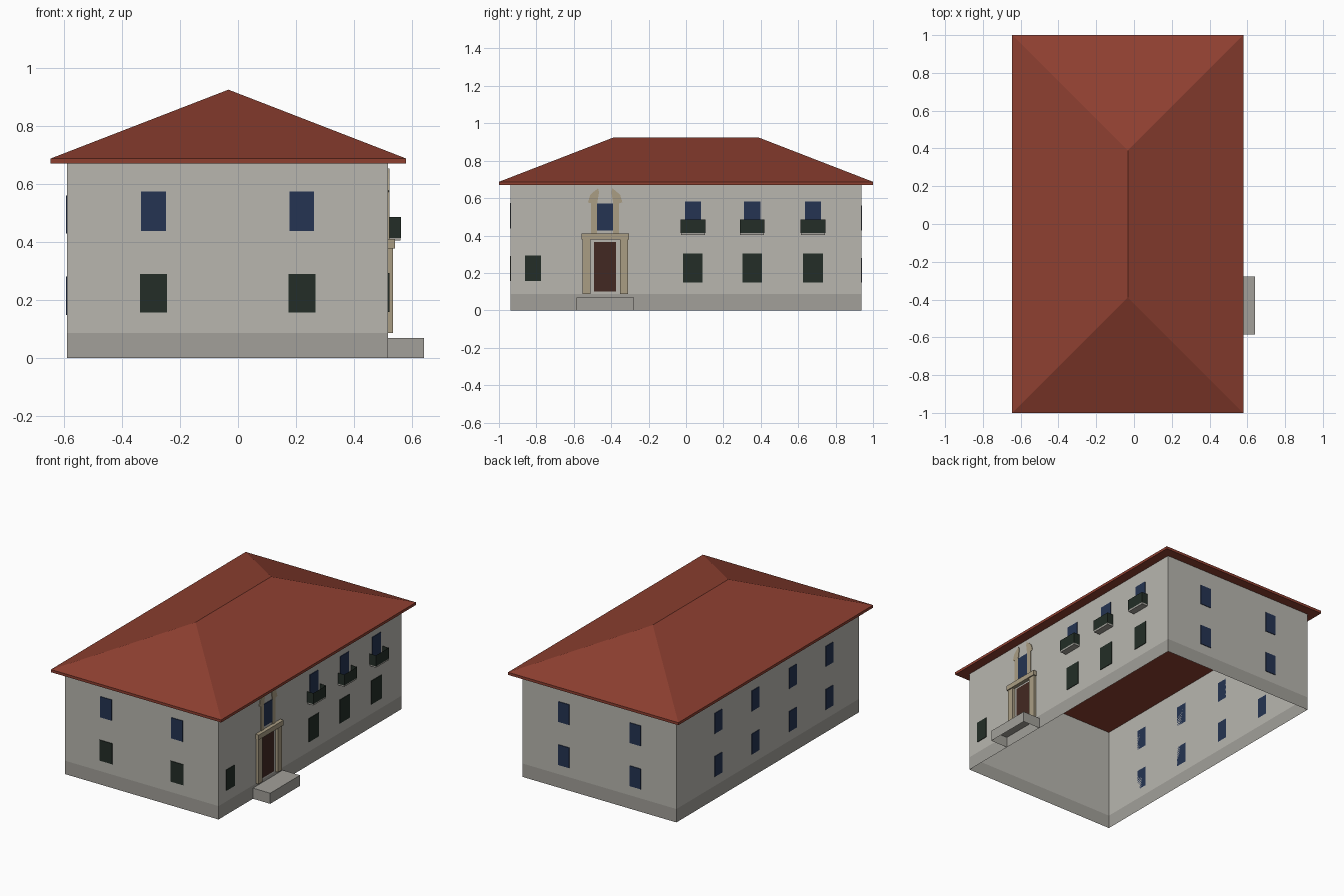
import bpy, bmesh

if "Cube" in bpy.data.objects:
    bpy.data.objects.remove(bpy.data.objects["Cube"])

X0, X1, Y0, Y1 = -0.588, 0.517, -0.938, 0.938   # wall footprint
PROUD = 0.004                                   # how far panels stand off the wall


def material(name, rgb):
    m = bpy.data.materials.new(name)
    m.diffuse_color = (*rgb, 1)
    m.use_nodes = True
    m.node_tree.nodes["Principled BSDF"].inputs["Base Color"].default_value = m.diffuse_color
    return m


WALL = material("plaster", (0.48, 0.47, 0.43))
STONE = material("grey_stone", (0.36, 0.35, 0.32))
ROOF = material("roof_tile", (0.27, 0.05, 0.03))
GLASS = material("blue_glass", (0.018, 0.034, 0.085))
GREEN = material("dark_green", (0.017, 0.027, 0.020))
DOOR = material("door_wood", (0.055, 0.022, 0.016))
TAN = material("tan_stone", (0.40, 0.34, 0.23))


def mesh(name, verts, faces, mat):
    me = bpy.data.meshes.new(name)
    me.from_pydata(verts, [], faces)
    me.materials.append(mat)
    bm = bmesh.new()
    bm.from_mesh(me)
    bmesh.ops.recalc_face_normals(bm, faces=bm.faces)
    bm.to_mesh(me)
    bm.free()
    ob = bpy.data.objects.new(name, me)
    bpy.context.collection.objects.link(ob)
    return ob


SIDES = {"y0": (0, 1, 5, 4), "x1": (1, 2, 6, 5), "y1": (2, 3, 7, 6),
         "x0": (3, 0, 4, 7), "bottom": (3, 2, 1, 0), "top": (4, 5, 6, 7)}


def box(name, x, y, z, mat, skip=()):
    v = [(a, b, c) for c in z for a, b in
         ((x[0], y[0]), (x[1], y[0]), (x[1], y[1]), (x[0], y[1]))]
    return mesh(name, v, [f for k, f in SIDES.items() if k not in skip], mat)


def panel(name, side, u, z, mat):
    """Thin panel on a wall; u is the span along that wall."""
    if side == "front":
        box(name, u, (Y0 - PROUD, Y0), z, mat)
    elif side == "back":
        box(name, u, (Y1, Y1 + PROUD), z, mat)
    elif side == "left":
        box(name, (X0 - PROUD, X0), u, z, mat)
    else:
        box(name, (X1, X1 + PROUD), u, z, mat)


def span(c, w):
    return (c - w / 2, c + w / 2)


# Open wall shell and plinth band
box("plinth", (X0, X1), (Y0, Y1), (0, 0.087), STONE, ("top", "bottom"))
box("walls", (X0, X1), (Y0, Y1), (0.087, 0.67), WALL, ("top", "bottom"))

# Hipped roof with fascia and flat soffit
rx0, rx1, rxm, ry = -0.645, 0.579, -0.033, 0.388
rv = [(a, b, c) for c in (0.67, 0.687) for a, b in
      ((rx0, -1), (rx1, -1), (rx1, 1), (rx0, 1))]
rv += [(rxm, -ry, 0.924), (rxm, ry, 0.924)]
rf = [f for k, f in SIDES.items() if k != "top"]
rf += [(4, 5, 8), (5, 6, 9, 8), (6, 7, 9), (7, 4, 8, 9)]
mesh("roof", rv, rf, ROOF)

# Front windows and shutters
for i, c in enumerate((-0.291, 0.22)):
    panel(f"front_upper_window_{i}", "front", span(c, 0.085), (0.438, 0.573), GLASS)
    panel(f"front_lower_shutter_{i}", "front", span(c, 0.093), (0.156, 0.29), GREEN)

# Back and left windows, two storeys
for side, centres in (("back", (-0.294, 0.22)), ("left", (-0.63, -0.255, 0.13, 0.51))):
    for i, c in enumerate(centres):
        for level, z in (("lower", (0.148, 0.28)), ("upper", (0.428, 0.56))):
            panel(f"{side}_{level}_window_{i}", side, span(c, 0.078), z, GLASS)

# Right side: shutters, windows and balconies
panel("right_small_shutter", "right", (-0.861, -0.776), (0.158, 0.293), GREEN)
for i, c in enumerate((0.037, 0.354, 0.679)):
    panel(f"right_lower_shutter_{i}", "right", span(c, 0.105), (0.15, 0.303), GREEN)
    panel(f"right_upper_window_{i}", "right", span(c, 0.087), (0.416, 0.583), GLASS)
    box(f"balcony_slab_{i}", (X1, 0.56), span(c, 0.128), (0.404, 0.416), STONE)
    box(f"balcony_railing_{i}", (X1, 0.562), span(c, 0.132), (0.414, 0.485), GREEN,
        ("top", "bottom", "x0"))

# Entrance: step, door, pilasters and lintel
YC = -0.432
box("entrance_step", (X1, 0.641), span(YC, 0.306), (0, 0.069), STONE, ("bottom", "x0"))
panel("door", "right", span(YC, 0.118), (0.1, 0.365), DOOR)
box("door_lintel", (X1, 0.541), span(YC, 0.256), (0.378, 0.41), TAN)
panel("window_over_door", "right", span(YC, 0.086), (0.428, 0.572), GLASS)

# Mirrored door columns, window jambs and broken pediment scrolls
SCROLL = [(0.043, 0.572), (0.033, 0.631), (0.038, 0.652), (0.058, 0.637),
          (0.08, 0.617), (0.092, 0.577), (0.075, 0.572)]
for tag, s in (("left", -1), ("right", 1)):
    box(f"door_column_{tag}", (X1, 0.534), span(YC + s * 0.1, 0.043), (0.087, 0.378), TAN)
    panel(f"window_jamb_{tag}", "right", span(YC + s * 0.059, 0.032), (0.41, 0.574), TAN)
    n = len(SCROLL)
    v = [(x, YC + s * y, z) for x in (X1, X1 + PROUD) for y, z in SCROLL]
    f = [tuple(range(n)), tuple(range(n, 2 * n))]
    f += [(k, (k + 1) % n, n + (k + 1) % n, n + k) for k in range(n)]
    mesh(f"pediment_scroll_{tag}", v, f, TAN)
